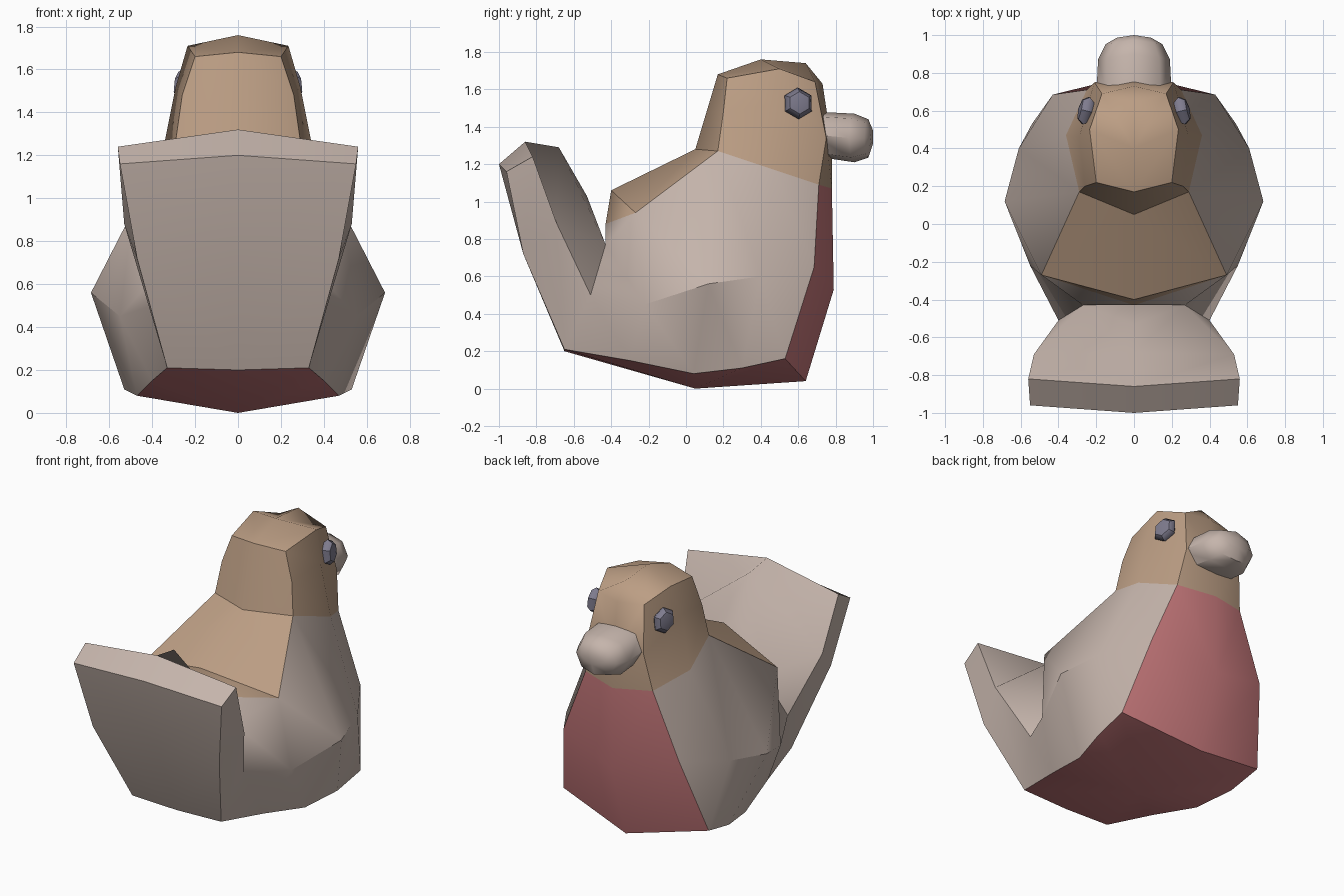
import bpy, bmesh, math
from mathutils import Vector

old = bpy.data.objects.get("Cube")
if old:
    bpy.data.objects.remove(old, do_unlink=True)


def make_material(name, colour):
    mat = bpy.data.materials.new(name)
    mat.use_nodes = True
    mat.diffuse_color = (*colour, 1)
    mat.node_tree.nodes["Principled BSDF"].inputs["Base Color"].default_value = (*colour, 1)
    return mat


pale = make_material("pale_feathers", (0.56, 0.46, 0.41))
brown = make_material("brown_feathers", (0.50, 0.34, 0.23))
pink = make_material("pink_breast", (0.60, 0.20, 0.21))
slate = make_material("slate_eye", (0.21, 0.20, 0.27))
PALE, BROWN, PINK = range(3)


class Symmetric:
    """Mesh built from patches on the left half and their mirror images."""

    def __init__(self):
        self.bm = bmesh.new()
        self.points = {}

    def vert(self, point, side):
        key = (point[0] * side + 0.0, point[1], point[2])
        if key not in self.points:
            self.points[key] = self.bm.verts.new(key)
        return self.points[key]

    def face(self, colour, *corners):
        corners = list(dict.fromkeys(corners))
        for side in (1, -1):
            loop = [self.vert(p, side) for p in corners]
            if len(set(loop)) > 2:
                self.bm.faces.new(loop).material_index = colour

    def loft(self, colours, *rows):
        for low, high in zip(rows, rows[1:]):
            for i, colour in enumerate(colours):
                self.face(colour, low[i], low[i + 1], high[i + 1], high[i])

    def finish(self, name, mats, angle):
        bmesh.ops.recalc_face_normals(self.bm, faces=self.bm.faces)
        return finish(self.bm, name, mats, angle)


def finish(bm, name, mats, angle):
    mesh = bpy.data.meshes.new(name)
    bm.to_mesh(mesh)
    bm.free()
    for mat in mats:
        mesh.materials.append(mat)
    obj = bpy.data.objects.new(name, mesh)
    bpy.context.collection.objects.link(obj)
    bpy.ops.object.select_all(action="DESELECT")
    obj.select_set(True)
    bpy.context.view_layer.objects.active = obj
    bpy.ops.object.shade_smooth_by_angle(angle=math.radians(angle))
    return obj


# Body: half rings running from breast to rump
bird = Symmetric()
base = [(0, .64, .04), (.54, .53, .16), (.53, .3, .11), (.47, .04, .08), (.4, -.3, .15), (.33, -.65, .21)]
middle = [(0, .79, .53), (.43, .685, .65), (.61, .4, .6), (.685, .12, .56), (.55, -.22, .45), (.4, -.51, .5)]
collar = [(0, .78, 1.07), (.25, .71, 1.09), (.36, .47, 1.17), (.29, .17, 1.27), (.49, -.27, .94), (.27, -.43, .77)]
bird.loft([PINK, PALE, PALE, PALE, PALE], base, middle, collar)

# Underside
keel, rump = (0, .05, 0), (0, -.65, .2)
breast, front, flank, hip, thigh, tail_root = base
bird.face(PINK, keel, breast, front, flank)
bird.face(PINK, keel, flank, hip)
bird.face(PINK, keel, hip, thigh)
bird.face(PINK, keel, thigh, tail_root, rump)

# Back and the wall behind it
nape, ridge, wall, notch = (0, .05, 1.28), (0, -.4, 1.06), (0, -.43, .88), (0, -.43, .77)
neck_side, shoulder, notch_side = collar[3:]
bird.face(BROWN, nape, neck_side, shoulder, ridge)
bird.face(BROWN, ridge, shoulder, wall)
bird.face(PALE, wall, shoulder, notch_side, notch)

# Neck and head
neck = collar[:4] + [nape]
cheek = [(0, .78, 1.3), (.21, .75, 1.34), (.29, .46, 1.52), (.26, .2, 1.48), (0, .11, 1.48)]
brow = [(0, .73, 1.63), (.17, .69, 1.64), (.235, .5, 1.71), (.2, .22, 1.66), (0, .17, 1.68)]
bird.loft([BROWN] * 4, neck, cheek, brow)
crown, forehead = (0, .4, 1.76), (0, .64, 1.74)
bird.face(BROWN, brow[0], brow[1], forehead)
bird.face(BROWN, brow[1], brow[2], crown, forehead)
bird.face(BROWN, brow[2], brow[3], brow[4], crown)

# Tail fan: outer face and top edge, then sides and inner face
bend = [(0, -.87, .72), (.47, -.87, .72)]
tip = [(0, -1, 1.2), (.55, -.96, 1.16)]
top = [(0, -.86, 1.32), (.56, -.82, 1.24)]
bird.loft([PALE], [rump, tail_root], bend, tip, top)
inner_top, inner_mid, edge = (0, -.68, 1.29), (0, -.53, 1.03), (.53, -.69, .88)
bird.face(PALE, tail_root, middle[-1], edge, bend[1])
bird.face(PALE, bend[1], edge, top[1], tip[1])
bird.face(PALE, middle[-1], notch_side, edge)
bird.face(PALE, top[0], top[1], edge, inner_top)
bird.face(PALE, inner_top, edge, notch_side, inner_mid)
bird.face(PALE, inner_mid, notch_side, notch)
bird.finish("bird_body", [pale, brown, pink], 42)

# Beak: rounded rings from face to tip
beak = Symmetric()


def beak_ring(y, width, high, low):
    mid, half = (high + low) / 2, (high - low) / 2
    outline = [(0, 1), (.7, .8), (1, 0), (.7, -.8), (0, -1)]
    return [(a * width, y - .15 * a * width, mid + b * half) for a, b in outline]


rings = [beak_ring(.7, .2, 1.48, 1.24), beak_ring(.9, .19, 1.47, 1.21),
         beak_ring(.975, .15, 1.44, 1.235), beak_ring(1, .09, 1.38, 1.31)]
beak.loft([PALE] * 4, *rings)
for ring in (rings[0], rings[-1]):
    beak.face(PALE, *ring[:3], (0, ring[0][1], ring[2][2]))
    beak.face(PALE, *ring[2:], (0, ring[0][1], ring[2][2]))
beak.finish("beak", [pale], 50)

# Eyes: flattened six-sided beads
for name, side in (("left_eye", 1), ("right_eye", -1)):
    bm = bmesh.new()
    bmesh.ops.create_uvsphere(bm, u_segments=6, v_segments=4, radius=.085)
    eye = finish(bm, name, [slate], 40)
    eye.scale = (1, 1, .5)
    eye.rotation_euler = Vector((side, .25, .1)).to_track_quat("Z", "Y").to_euler()
    eye.location = (side * .255, .6, 1.525)
